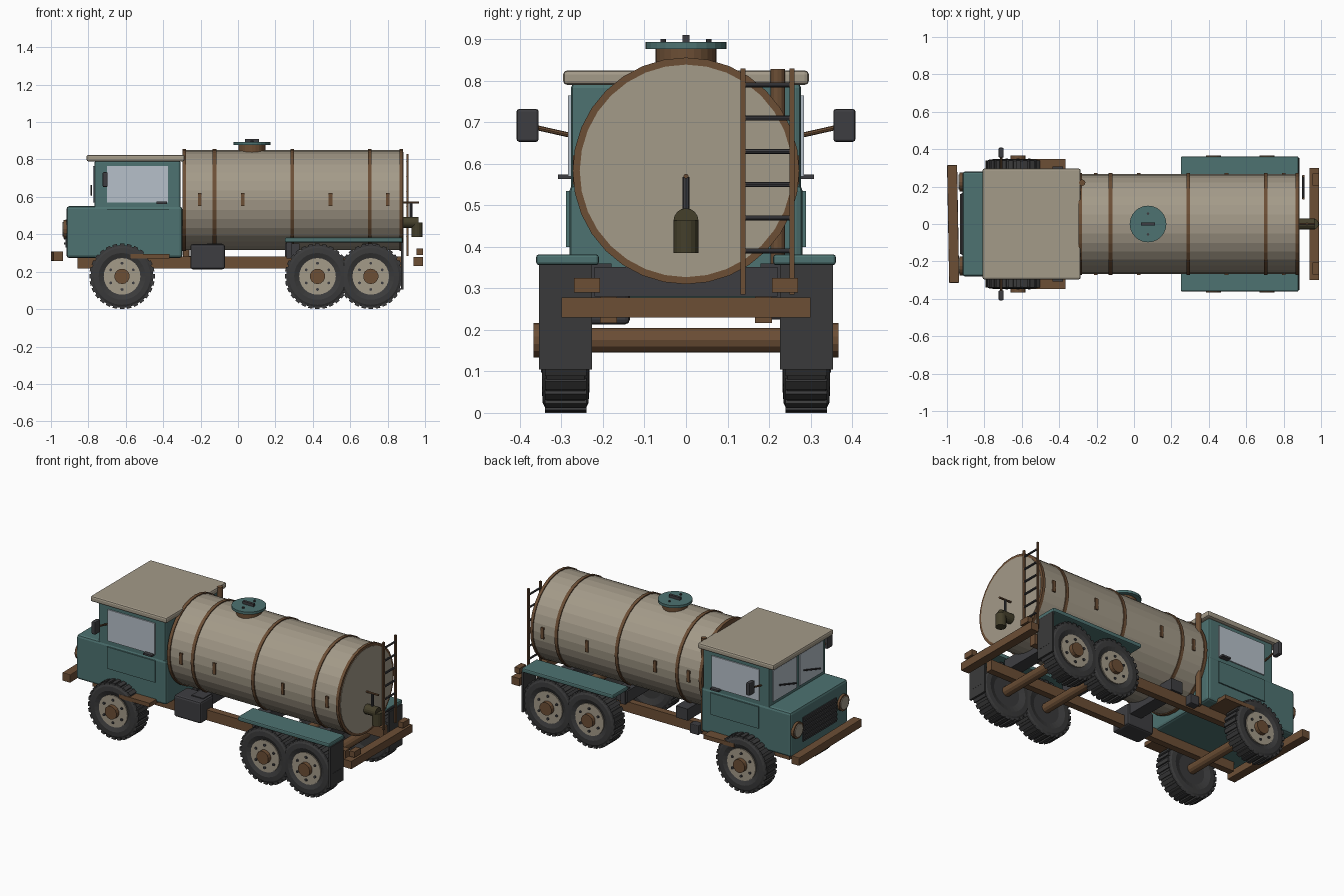
import bpy, bmesh, math
from mathutils import Vector, Matrix

if "Cube" in bpy.data.objects:
    bpy.data.objects.remove(bpy.data.objects["Cube"])


def material(name, *rgb):
    m = bpy.data.materials.new(name)
    m.use_nodes = True
    m.diffuse_color = (*rgb, 1)
    m.node_tree.nodes["Principled BSDF"].inputs["Base Color"].default_value = (*rgb, 1)
    return m


teal = material("teal paint", 0.075, 0.17, 0.165)
beige = material("beige paint", 0.37, 0.325, 0.25)
brown = material("rusty brown", 0.15, 0.077, 0.036)
rubber = material("tyre rubber", 0.042, 0.042, 0.043)
dark = material("dark metal", 0.048, 0.048, 0.053)
glass = material("window glass", 0.47, 0.53, 0.59)
olive = material("olive brass", 0.058, 0.05, 0.024)


def finish(name, bm, mat, bevel=0):
    bmesh.ops.recalc_face_normals(bm, faces=bm.faces)
    me = bpy.data.meshes.new(name)
    bm.to_mesh(me)
    bm.free()
    me.materials.append(mat)
    ob = bpy.data.objects.new(name, me)
    bpy.context.collection.objects.link(ob)
    if bevel:
        mod = ob.modifiers.new("bevel", "BEVEL")
        mod.width, mod.segments = bevel, 2
    return ob


def box(name, x, y, z, mat, bevel=0):
    """Box from (min, max) pairs on each axis."""
    bm = bmesh.new()
    size = [abs(b - a) for a, b in (x, y, z)]
    mid = [(a + b) / 2 for a, b in (x, y, z)]
    bmesh.ops.create_cube(bm, size=1, matrix=Matrix.Translation(mid) @ Matrix.Diagonal((*size, 1)))
    return finish(name, bm, mat, bevel)


def rod(name, a, b, r, mat, segs=12):
    """Cylinder from point a to point b."""
    a, b = Vector(a), Vector(b)
    turn = (b - a).to_track_quat("Z", "Y").to_matrix().to_4x4()
    bm = bmesh.new()
    bmesh.ops.create_cone(bm, cap_ends=True, segments=segs, radius1=r, radius2=r,
                          depth=(b - a).length, matrix=Matrix.Translation((a + b) / 2) @ turn)
    return finish(name, bm, mat)


def span(s, a, b):
    """Side interval mirrored by sign s."""
    return (s * a, s * b)


# Tank with hoops, end rims and side lugs
TZ = 0.583
rod("tank", (-0.29, 0, TZ), (0.878, 0, TZ), 0.267, beige, 32)
rod("tank_rear_cap", (0.87, 0, TZ), (0.885, 0, TZ), 0.256, beige, 32)
for x, w in ((-0.288, 0.02), (-0.125, 0.02), (0.29, 0.02), (0.705, 0.02), (0.873, 0.018)):
    rod("tank_hoop", (x - w / 2, 0, TZ), (x + w / 2, 0, TZ), 0.273, brown, 32)
for s in (-1, 1):
    for x in (-0.205, 0.025, 0.495, 0.80):
        box("tank_lug", (x - 0.01, x + 0.01), span(s, 0.255, 0.272), (0.55, 0.62), brown)

# Manhole on the tank
MX = 0.075
rod("manhole_neck", (MX, 0, 0.83), (MX, 0, 0.878), 0.073, brown, 24)
rod("manhole_lid", (MX, 0, 0.877), (MX, 0, 0.893), 0.098, teal, 24)
box("lid_handle", (MX - 0.038, MX + 0.038), (-0.008, 0.008), (0.89, 0.91), dark)
for s in (-1, 1):
    rod("lid_bolt", (MX, s * 0.055, 0.89), (MX, s * 0.055, 0.901), 0.007, dark, 8)

# Cab body, roof, windscreen and grille
box("cab_lower", (-0.917, -0.298), (-0.281, 0.281), (0.273, 0.55), teal, 0.015)
box("cab_upper", (-0.767, -0.307), (-0.277, 0.277), (0.5, 0.795), teal, 0.012)
box("cab_roof", (-0.81, -0.285), (-0.296, 0.296), (0.79, 0.825), beige, 0.01)
box("grille", (-0.922, -0.9), (-0.165, 0.165), (0.33, 0.48), dark)
for i in range(5):
    z = 0.345 + i * 0.028
    box("grille_slat", (-0.93, -0.915), (-0.16, 0.16), (z, z + 0.012), rubber)

for s in (-1, 1):
    box("windscreen_pane", (-0.774, -0.766), span(s, 0.015, 0.245), (0.57, 0.765), glass)
    rod("wiper", (-0.784, s * 0.12 + 0.08, 0.66), (-0.784, s * 0.12 - 0.08, 0.61), 0.005, dark, 6)
    rod("headlight_ring", (-0.9, s * 0.225, 0.427), (-0.932, s * 0.225, 0.427), 0.05, brown, 16)
    rod("headlight_lens", (-0.91, s * 0.225, 0.427), (-0.937, s * 0.225, 0.427), 0.04, beige, 16)
    # Doors, mirrors and steps
    box("side_window", (-0.70, -0.375), span(s, 0.275, 0.284), (0.57, 0.765), glass)
    box("door_panel", (-0.70, -0.37), span(s, 0.28, 0.289), (0.40, 0.535), teal)
    box("door_handle", (-0.437, -0.38), span(s, 0.277, 0.308), (0.563, 0.574), dark)
    rod("mirror_arm", (-0.71, s * 0.275, 0.668), (-0.71, s * 0.36, 0.687), 0.006, brown, 8)
    box("mirror", (-0.724, -0.697), span(s, 0.355, 0.408), (0.653, 0.732), dark, 0.006)
    box("cab_step", (-0.575, -0.365), span(s, 0.20, 0.347), (0.27, 0.295), brown)
    # Chassis rails, rear wings, mud flaps and tail lamps
    box("chassis_rail", (-0.857, 0.885), span(s, 0.166, 0.207), (0.216, 0.28), brown)
    box("rear_wing", (0.25, 0.88), span(s, 0.21, 0.361), (0.356, 0.382), teal, 0.007)
    box("wing_bracket", (0.26, 0.29), span(s, 0.18, 0.23), (0.27, 0.36), dark)
    box("mud_flap", (0.872, 0.884), span(s, 0.227, 0.354), (0.105, 0.357), rubber)
    box("tail_lamp", (0.955, 0.99), span(s, 0.207, 0.27), (0.29, 0.325), brown)

# Bumpers, saddles and side boxes
bumper = box("front_bumper", (-0.027, 0.027), (-0.315, 0.315), (0.257, 0.308), brown, 0.004)
bumper.location.x = -0.967
bumper.rotation_euler.z = 0.018
box("rear_bumper", (0.937, 0.99), (-0.3, 0.3), (0.23, 0.278), brown)
for x in (-0.125, 0.29, 0.705):
    box("tank_saddle", (x - 0.04, x + 0.04), (-0.22, 0.22), (0.28, 0.352), dark)
box("fuel_box", (-0.255, -0.07), (-0.268, -0.135), (0.213, 0.347), dark, 0.012)
box("battery_box", (-0.26, -0.2), (0.2, 0.25), (0.225, 0.285), dark, 0.005)
rod("exhaust_stack", (-0.277, 0.221, 0.25), (-0.277, 0.221, 0.828), 0.017, brown)

# Rear ladder
for y in (0.137, 0.255):
    box("ladder_rail", (0.9, 0.911), (y - 0.006, y + 0.006), (0.285, 0.83), brown)
for i in range(6):
    z = 0.39 + i * 0.08
    rod("ladder_rung", (0.905, 0.133, z), (0.905, 0.259, z), 0.006, dark, 8)

# Outlet valve
rod("outlet_pipe", (0.87, 0, 0.463), (0.965, 0, 0.463), 0.03, olive, 16)
rod("outlet_spout", (0.957, 0, 0.385), (0.957, 0, 0.463), 0.03, olive, 16)
rod("valve_stem", (0.925, 0, 0.48), (0.925, 0, 0.568), 0.008, dark, 8)
rod("valve_handle", (0.885, 0, 0.57), (0.968, 0, 0.57), 0.006, brown, 8)


def tyre(x, y):
    """Lathe a tyre profile, then add tread lugs."""
    profile = [(0, -0.045), (0.09, -0.045), (0.125, -0.057), (0.152, -0.055), (0.168, -0.046),
               (0.168, 0.046), (0.152, 0.055), (0.125, 0.057), (0.097, 0.045), (0, 0.045)]
    if y < 0:
        profile = [(r, -w) for r, w in profile]
    bm = bmesh.new()
    vs = [bm.verts.new((r, w, 0)) for r, w in profile]
    es = [bm.edges.new(p) for p in zip(vs, vs[1:])]
    bmesh.ops.spin(bm, geom=vs + es, cent=(0, 0, 0), axis=(0, 1, 0), angle=math.tau,
                   steps=28, use_duplicate=False)
    bmesh.ops.remove_doubles(bm, verts=bm.verts, dist=0.0005)
    for i in range(28):
        turn = Matrix.Rotation(math.tau * i / 28, 4, "Y")
        bmesh.ops.create_cube(bm, size=1, matrix=turn @ Matrix.Translation((0.166, 0, 0))
                              @ Matrix.Diagonal((0.018, 0.1, 0.024, 1)))
    ob = finish("tyre", bm, rubber)
    ob.location = (x, y, 0.175)


# Axles and wheels
for x in (-0.62, 0.425, 0.71):
    rod("axle", (x, -0.26, 0.175), (x, 0.26, 0.175), 0.03, brown)
    for s in (-1, 1):
        tyre(x, s * 0.29)
        rod("wheel_disc", (x, s * 0.3, 0.175), (x, s * 0.342, 0.175), 0.098, beige, 24)
        rod("wheel_hub", (x, s * 0.3, 0.175), (x, s * 0.367, 0.175), 0.041, brown, 14)
        for i in range(6):
            a = math.tau * (i + 0.5) / 6
            bx, bz = x + 0.07 * math.cos(a), 0.175 + 0.07 * math.sin(a)
            rod("wheel_nut", (bx, s * 0.335, bz), (bx, s * 0.349, bz), 0.008, dark, 6)
